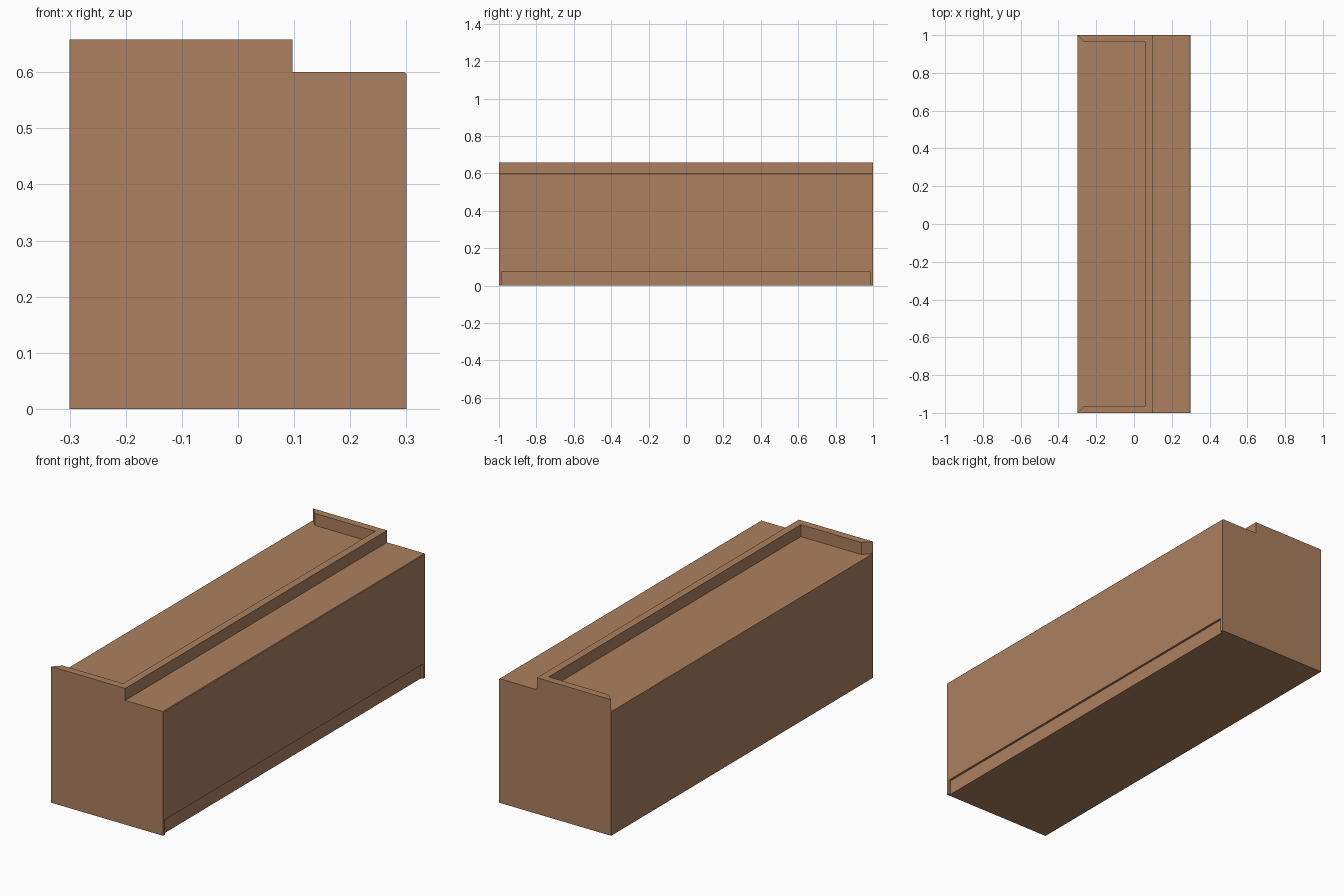
import bpy
import bmesh
from mathutils import Vector

if "Cube" in bpy.data.objects:
    bpy.data.objects.remove(bpy.data.objects["Cube"])

wood = bpy.data.materials.new("brown wood")
wood.diffuse_color = (0.413, 0.216, 0.115, 1)
wood.use_nodes = True
wood.node_tree.nodes["Principled BSDF"].inputs["Base Color"].default_value = wood.diffuse_color


def prism(name, outline, sweep):
    """Extrude a closed outline of 3D points along a vector."""
    bm = bmesh.new()
    face = bm.faces.new([bm.verts.new(p) for p in outline])
    result = bmesh.ops.extrude_face_region(bm, geom=[face])
    moved = [v for v in result["geom"] if isinstance(v, bmesh.types.BMVert)]
    bmesh.ops.translate(bm, verts=moved, vec=Vector(sweep))
    # put back the starting cap if the extrusion removed it
    if not face.is_valid:
        bmesh.ops.holes_fill(bm, edges=bm.edges[:])
    bmesh.ops.recalc_face_normals(bm, faces=bm.faces[:])
    mesh = bpy.data.meshes.new(name)
    bm.to_mesh(mesh)
    bm.free()
    mesh.materials.append(wood)
    obj = bpy.data.objects.new(name, mesh)
    bpy.context.collection.objects.link(obj)
    return obj


# Counter body: side profile with a tiny eased edge at the top right
E = 0.003
profile = [(-0.3, 0), (0.3, 0), (0.3, 0.6 - E), (0.3 - E, 0.6), (-0.3, 0.6)]
body = prism("counter_body", [(x, -1, z) for x, z in profile], (0, 2, 0))

# Shallow toe recess along the bottom of the right face
Y = 0.986
recess = [(0.289, -0.1), (0.35, -0.1), (0.35, 0.072), (0.289, 0.072)]
cutter = prism("toe_recess_cutter", [(x, -Y, z) for x, z in recess], (0, 2 * Y, 0))
cutter.hide_render = True
cutter.hide_viewport = True
cut = body.modifiers.new("toe_recess", "BOOLEAN")
cut.operation = "DIFFERENCE"
cut.solver = "EXACT"
cut.object = cutter

# Raised rim: U-shaped plan, open on the left, with tapered ends
half = [(-0.3, 1), (0.097, 1)]
inner = [(0.06, 0.963), (-0.263, 0.963)]
plan = (half + [(x, -y) for x, y in reversed(half)]
        + [(x, -y) for x, y in reversed(inner)] + inner)
# order: outer loop, then back along the inner loop
prism("top_rim", [(x, y, 0.6) for x, y in plan], (0, 0, 0.058))
